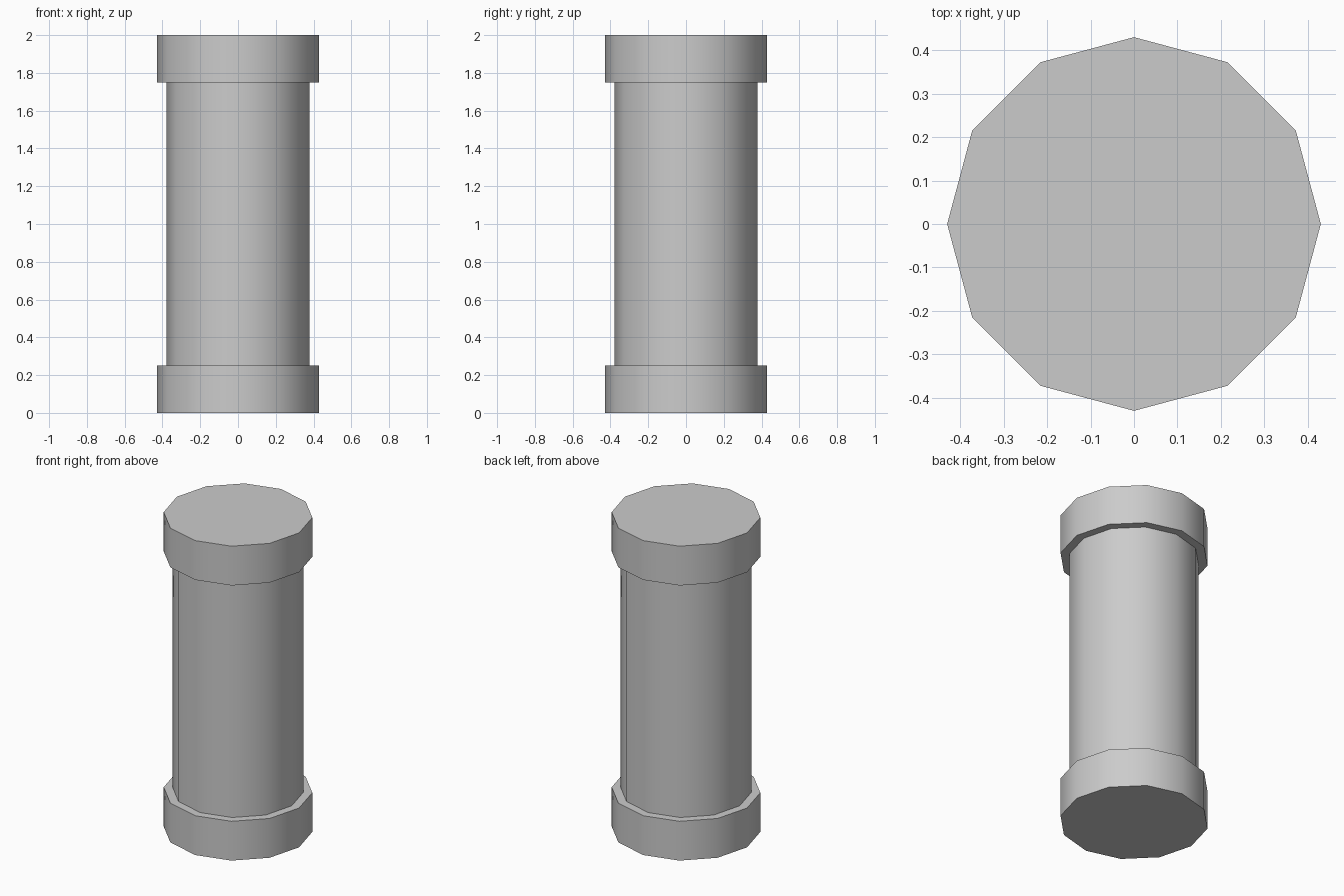
import bpy
import math

if "Cube" in bpy.data.objects:
    bpy.data.objects.remove(bpy.data.objects["Cube"])

SIDES = 12
HEIGHT = 2.0
BLOCK_H = 0.25
BLOCK_R = 0.43
SHAFT_R = 0.378


def drum(name, radius, z0, z1, fill='NGON'):
    """Twelve-sided upright drum between two heights, smooth around, sharp rims."""
    bpy.ops.mesh.primitive_cylinder_add(
        vertices=SIDES, radius=radius, depth=z1 - z0,
        end_fill_type=fill, location=(0, 0, (z0 + z1) / 2))
    obj = bpy.context.object
    obj.name = name
    bpy.ops.object.shade_smooth_by_angle(angle=math.radians(40))
    return obj


# Wide blocks at bottom and top
drum("base", BLOCK_R, 0, BLOCK_H)
drum("capital", BLOCK_R, HEIGHT - BLOCK_H, HEIGHT)

# Narrower shaft; its ends are hidden against the blocks, so left open
drum("shaft", SHAFT_R, BLOCK_H, HEIGHT - BLOCK_H, fill='NOTHING')
